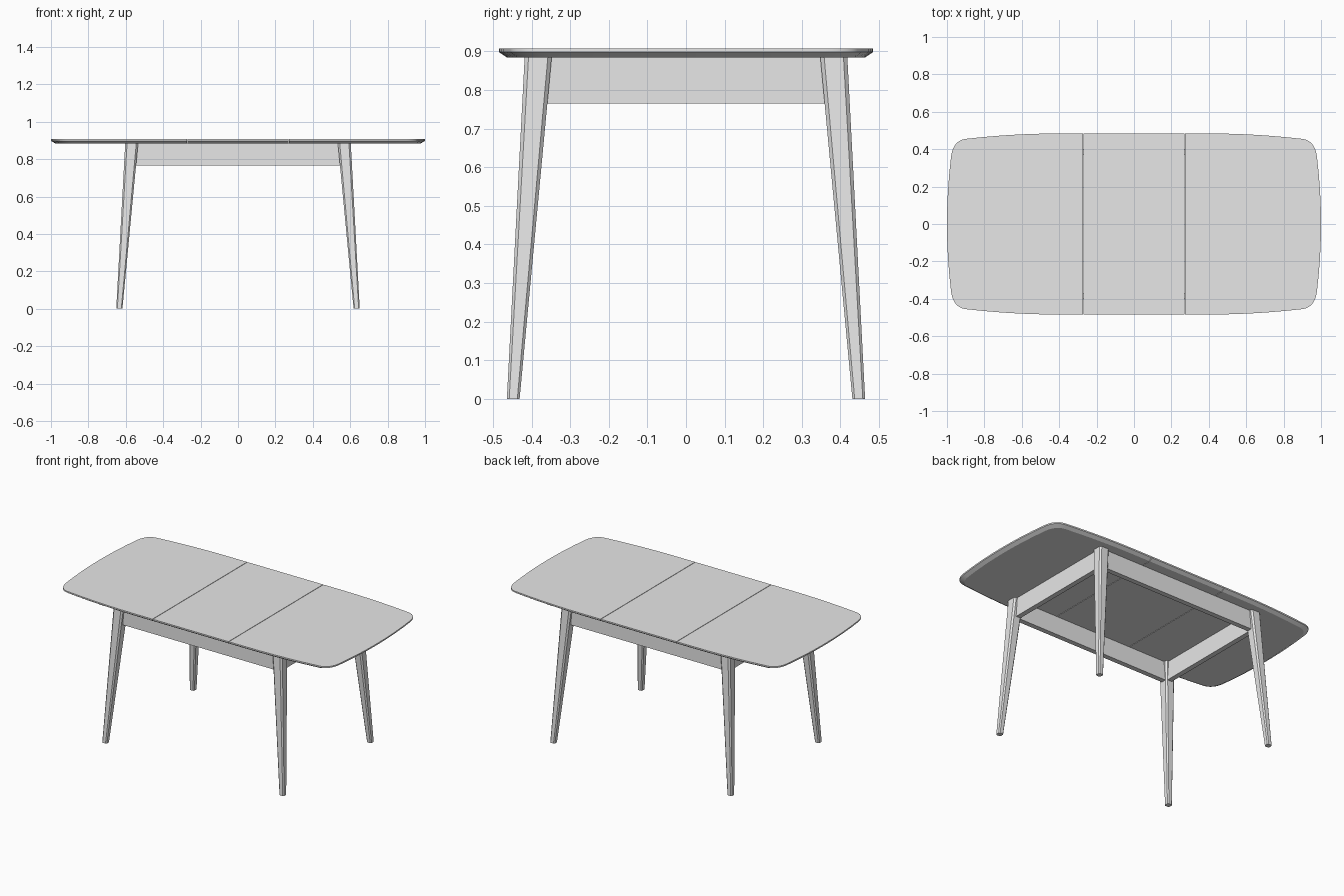
import bpy
import bmesh
import math
from mathutils import Vector

cube = bpy.data.objects.get("Cube")
if cube:
    bpy.data.objects.remove(cube, do_unlink=True)

# Single light grey finish
grey = bpy.data.materials.new("light grey")
grey.diffuse_color = (0.8, 0.8, 0.8, 1)
grey.use_nodes = True
grey.node_tree.nodes["Principled BSDF"].inputs["Base Color"].default_value = (0.8, 0.8, 0.8, 1)

TOP, UNDER = 0.907, 0.884
SEAM, GAP = 0.272, 0.0015


def finish(name, bm, smooth=False):
    bmesh.ops.recalc_face_normals(bm, faces=bm.faces[:])
    mesh = bpy.data.meshes.new(name)
    bm.to_mesh(mesh)
    bm.free()
    mesh.materials.append(grey)
    obj = bpy.data.objects.new(name, mesh)
    bpy.context.collection.objects.link(obj)
    if smooth:
        bpy.ops.object.select_all(action='DESELECT')
        obj.select_set(True)
        bpy.context.view_layer.objects.active = obj
        bpy.ops.object.shade_smooth_by_angle(angle=math.radians(25))
    return obj


def loft(rings):
    """Closed solid through rings of equal point count."""
    bm = bmesh.new()
    loops = [[bm.verts.new(p) for p in ring] for ring in rings]
    n = len(loops[0])
    for a, b in zip(loops, loops[1:]):
        for i in range(n):
            j = (i + 1) % n
            bm.faces.new((a[i], a[j], b[j], b[i]))
    bm.faces.new(loops[0])
    bm.faces.new(loops[-1])
    return bm


def outline():
    """Soft rectangle: bowed sides and ends joined by rounded corners."""
    quarter = [(1 - 0.022 * (y / 0.36) ** 2, y) for y in (0, 0.09, 0.18, 0.27)]
    a, c, b = Vector((0.978, 0.36)), Vector((0.967, 0.447)), Vector((0.9, 0.455))
    for i in range(11):
        t = i / 10
        quarter.append(tuple(a * (1 - t) ** 2 + c * 2 * t * (1 - t) + b * t * t))
    for x in (0.8, 0.7, 0.6, 0.5, 0.4):
        quarter.append((x, 0.484 - 0.029 * ((x - 0.4) / 0.5) ** 2))
    left = quarter + [(-x, y) for x, y in reversed(quarter)]
    return left + [(x, -y) for x, y in reversed(left[1:-1])]


# Tabletop: three panels cut from one slab with an undercut rim
shape = outline()
levels = [(UNDER, 0.978, 0.957), (0.898, 1, 1), (TOP, 1, 1)]
for name, lo, hi in (("right_top_panel", None, -SEAM - GAP),
                     ("centre_leaf", -SEAM + GAP, SEAM - GAP),
                     ("left_top_panel", SEAM + GAP, None)):
    bm = loft([[(x * sx, y * sy, z) for x, y in shape] for z, sx, sy in levels])
    for x, direction in ((lo, -1), (hi, 1)):
        if x is None:
            continue
        geom = bm.verts[:] + bm.edges[:] + bm.faces[:]
        cut = bmesh.ops.bisect_plane(bm, geom=geom, plane_co=(x, 0, 0),
                                     plane_no=(direction, 0, 0), clear_outer=True)
        edges = [e for e in cut["geom_cut"] if isinstance(e, bmesh.types.BMEdge)]
        bmesh.ops.contextual_create(bm, geom=edges)
    finish(name, bm, smooth=True)


# Legs: tapered, splayed, with chamfered corners
def leg_ring(x0, x1, y0, y1, c, z, sx, sy):
    pts = [(x0 + c, y0), (x1 - c, y0), (x1, y0 + c), (x1, y1 - c),
           (x1 - c, y1), (x0 + c, y1), (x0, y1 - c), (x0, y0 + c)]
    return [(x * sx, y * sy, z) for x, y in pts]


for sx, side in ((1, "left"), (-1, "right")):
    for sy, end in ((-1, "front"), (1, "back")):
        finish(f"{end}_{side}_leg", loft([
            leg_ring(0.618, 0.651, 0.431, 0.464, 0.006, 0, sx, sy),
            leg_ring(0.534, 0.603, 0.348, 0.418, 0.010, UNDER, sx, sy)]))


# Aprons: straight rails set slightly back from the leg faces
def box(name, x0, x1, y0, y1, z0, z1):
    corners = ((x0, y0), (x1, y0), (x1, y1), (x0, y1))
    finish(name, loft([[(x, y, z) for x, y in corners] for z in (z0, z1)]))


for s, end, side in ((-1, "front", "right"), (1, "back", "left")):
    box(f"{end}_apron", -0.56, 0.56, s * 0.368, s * 0.400, 0.765, UNDER)
    box(f"{side}_apron", s * 0.553, s * 0.585, -0.375, 0.375, 0.765, UNDER)
